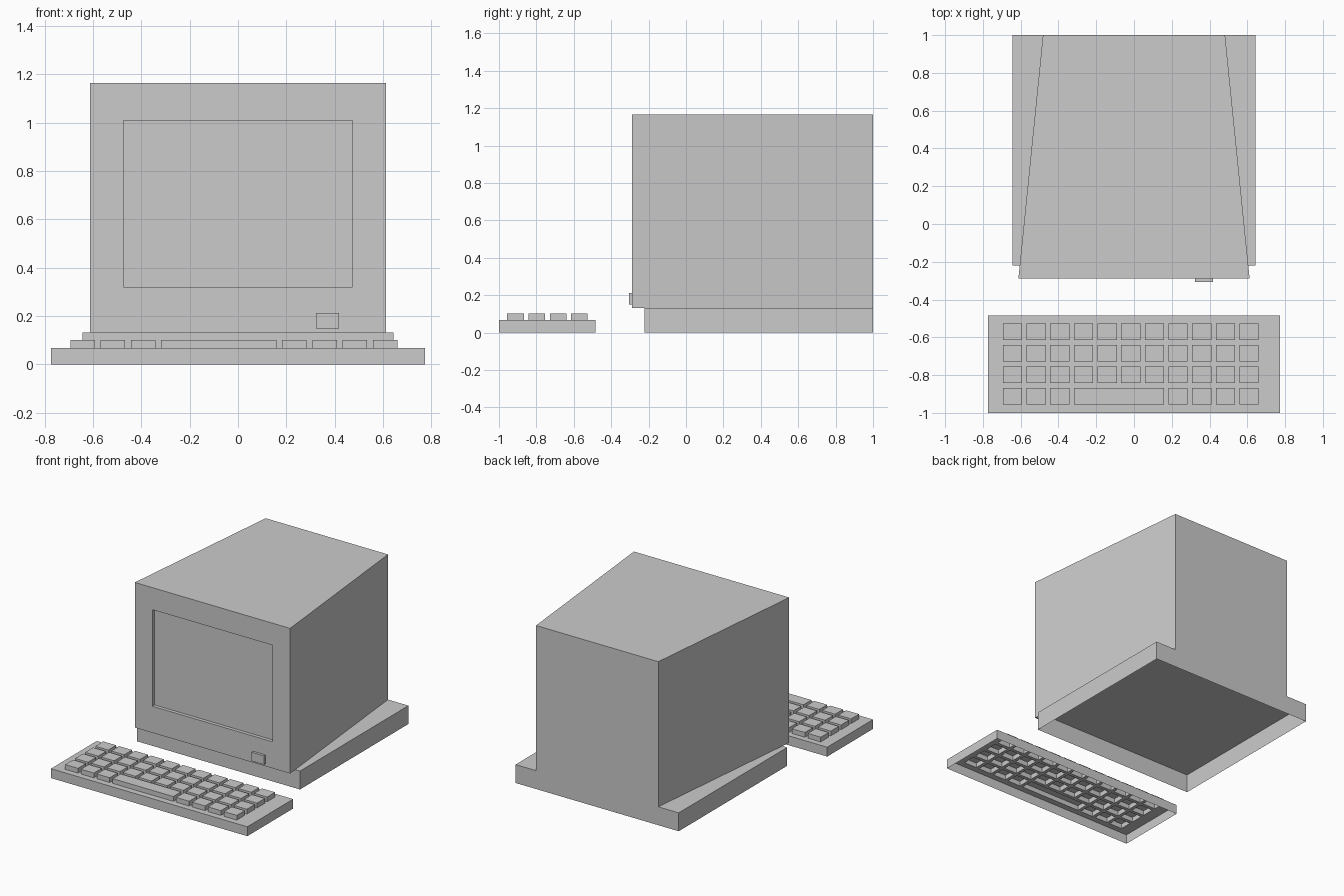
import bpy, bmesh

if "Cube" in bpy.data.objects:
    bpy.data.objects.remove(bpy.data.objects["Cube"])


def finish(bm, name):
    bmesh.ops.recalc_face_normals(bm, faces=bm.faces)
    me = bpy.data.meshes.new(name)
    bm.to_mesh(me)
    bm.free()
    ob = bpy.data.objects.new(name, me)
    bpy.context.collection.objects.link(ob)
    return ob


def box_bm(x, y, z):
    bm = bmesh.new()
    bmesh.ops.create_cube(bm, size=1)
    for v in bm.verts:
        v.co = (x[v.co.x > 0], y[v.co.y > 0], z[v.co.z > 0])
    return bm


FRONT = -0.288
RECESS = 0.025

# Base plinth, open underneath
bm = box_bm((-0.643, 0.643), (-0.221, 1), (0, 0.131))
bmesh.ops.delete(bm, geom=[min(bm.faces, key=lambda f: f.calc_center_median().z)],
                 context='FACES_ONLY')
base = finish(bm, "base")
# Outward normals on the open shell
if base.data.polygons and max(p.normal.z for p in base.data.polygons) < 0.5:
    base.data.flip_normals()

# Monitor housing: narrows to the rear, with a recessed screen
bm = box_bm((-0.612, 0.612), (FRONT, 1), (0.131, 1.165))
for v in bm.verts:
    if v.co.y > 0:
        v.co.x *= 0.482 / 0.612
front = min(bm.faces, key=lambda f: f.calc_center_median().y)
bmesh.ops.inset_individual(bm, faces=[front], thickness=0.1)
for v in front.verts:
    v.co.x = 0.474 if v.co.x > 0 else -0.474
    v.co.z = 1.008 if v.co.z > 0.65 else 0.32
screen = bmesh.ops.extrude_discrete_faces(bm, faces=[front])["faces"][0]
for v in screen.verts:
    v.co.y += RECESS
finish(bm, "monitor_housing")

# Flat bars on the screen, with a small cursor block last
bm = bmesh.new()
ROWS = [(0.265, 0.90, 0.038), (0.265, 0.80, 0.038), (0, 0.70, 0.038),
        (0.265, 0.601, 0.038), (0.265, 0.505, 0.038), (-0.332, 0.409, 0.044)]
for right, z, h in ROWS:
    y = FRONT + RECESS - 0.001
    bm.faces.new([bm.verts.new((px, y, z + s * h / 2)) for px, s in
                  ((-0.396, -1), (right, -1), (right, 1), (-0.396, 1))])
bars = finish(bm, "screen_bars")
for p in bars.data.polygons:
    if p.normal.y > 0:
        p.flip()

# Power button
finish(box_bm((0.322, 0.418), (FRONT - 0.018, FRONT), (0.149, 0.212)), "power_button")

# Keyboard: a deck grid whose key cells are raised, open underneath
COLS, KROWS = 11, 4
xs, ys = [-0.774], [-1.0]
for i in range(COLS):
    x = -0.694 + i * 0.1252
    xs += [x, x + 0.102]
for j in range(KROWS):
    y = -0.956 + j * 0.1138
    ys += [y, y + 0.089]
xs.append(0.774)
ys.append(-0.484)

bm = bmesh.new()
grid = [[bm.verts.new((x, y, 0.067)) for y in ys] for x in xs]
keys = []
for i in range(len(xs) - 1):
    for j in range(len(ys) - 1):
        f = bm.faces.new((grid[i][j], grid[i + 1][j], grid[i + 1][j + 1], grid[i][j + 1]))
        # Space bar fills columns 3 to 6 of the near row
        if j % 2 and (i % 2 or (j == 1 and 7 <= i <= 13)):
            keys.append(f)
rim = [e for e in bm.edges if e.is_boundary]
ext = bmesh.ops.extrude_edge_only(bm, edges=rim)["geom"]
for v in ext:
    if isinstance(v, bmesh.types.BMVert):
        v.co.z = 0
ext = bmesh.ops.extrude_face_region(bm, geom=keys)["geom"]
for v in ext:
    if isinstance(v, bmesh.types.BMVert):
        v.co.z = 0.101
# Clear any leftover cells below the raised keys
left = [f for f in keys if f.is_valid and max(v.co.z for v in f.verts) < 0.08]
bmesh.ops.delete(bm, geom=left, context='FACES_ONLY')
bmesh.ops.dissolve_limit(bm, angle_limit=0.01, verts=bm.verts, edges=bm.edges)
keyboard = finish(bm, "keyboard")
if max(p.normal.z for p in keyboard.data.polygons) < 0.5:
    keyboard.data.flip_normals()
